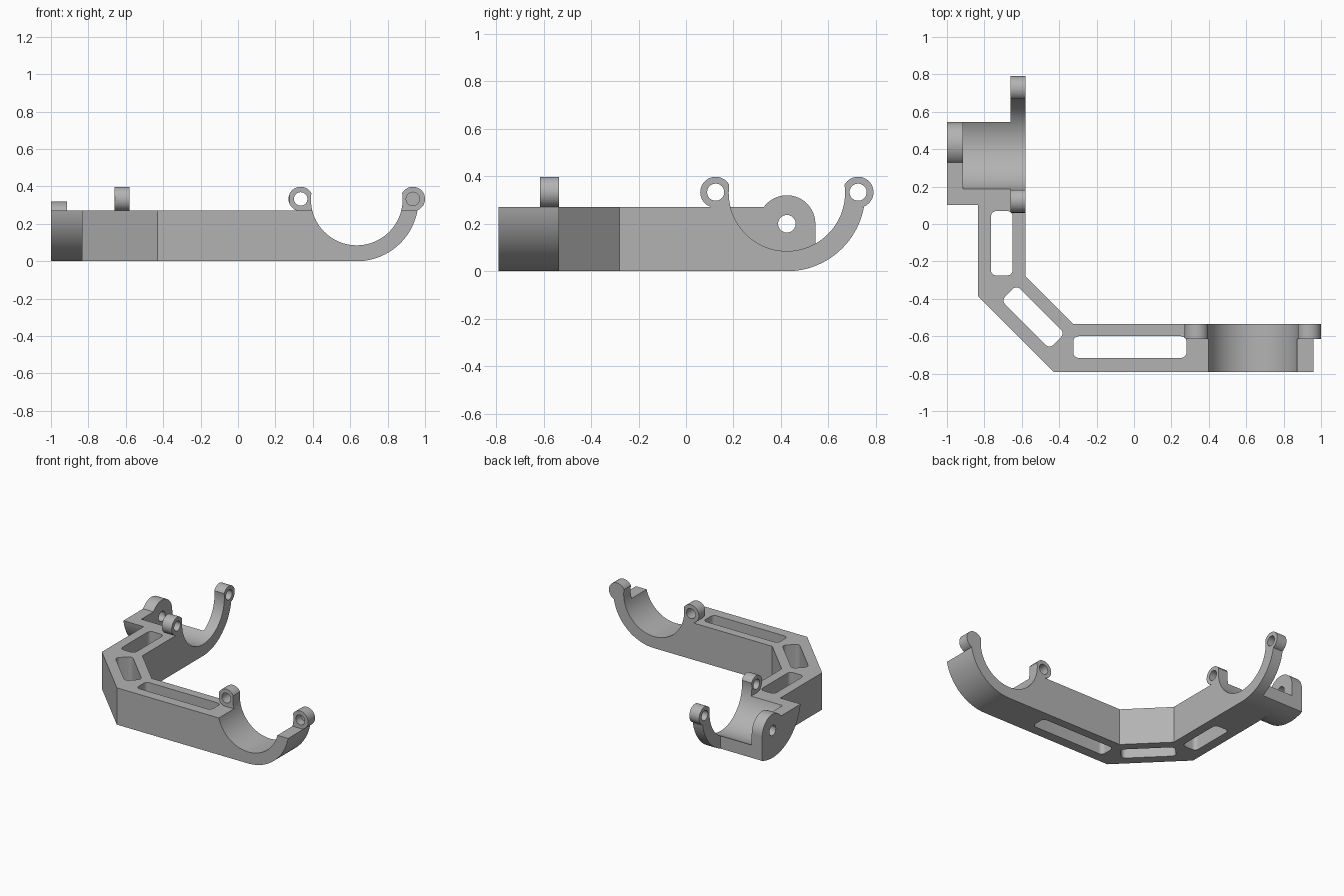
import bpy, bmesh
from math import pi, sin, cos, asin, sqrt

if "Cube" in bpy.data.objects:
    bpy.data.objects.remove(bpy.data.objects["Cube"])

grey = bpy.data.materials.new("plain_grey")
grey.use_nodes = True
colour = (0.45, 0.45, 0.45, 1)
grey.diffuse_color = colour
grey.node_tree.nodes["Principled BSDF"].inputs["Base Color"].default_value = colour

TOP, AXIS_Z = 0.27, 0.33      # beam top and cradle axis height
OUTER, BORE = 0.33, 0.245     # cradle radii
FRONT_X, REAR_Y = 0.635, 0.425  # cradle axis positions
EAR, HOLE, SPREAD = 0.065, 0.036, 0.3


def arc(a, b, r, start, end, n=32):
    return [(a + r * cos(start + (end - start) * i / n),
             b + r * sin(start + (end - start) * i / n)) for i in range(n + 1)]


def prism(name, points, axis, lo, hi):
    """Extrude a 2D outline along an axis."""
    place = {"x": lambda p: (lo, p[0], p[1]),
             "y": lambda p: (p[0], lo, p[1]),
             "z": lambda p: (p[0], p[1], lo)}[axis]
    bm = bmesh.new()
    face = bm.faces.new([bm.verts.new(place(p)) for p in points])
    grown = bmesh.ops.extrude_face_region(bm, geom=[face])["geom"]
    for v in grown:
        if isinstance(v, bmesh.types.BMVert):
            setattr(v.co, axis, hi)
    bmesh.ops.recalc_face_normals(bm, faces=bm.faces)
    mesh = bpy.data.meshes.new(name)
    bm.to_mesh(mesh)
    bm.free()
    mesh.materials.append(grey)
    ob = bpy.data.objects.new(name, mesh)
    bpy.context.collection.objects.link(ob)
    return ob


def disc(name, a, b, r, axis, lo, hi, n=64):
    return prism(name, arc(a, b, r, 0, 2 * pi, n)[:-1], axis, lo, hi)


def box(name, a0, a1, b0, b1, axis, lo, hi):
    return prism(name, [(a0, b0), (a1, b0), (a1, b1), (a0, b1)], axis, lo, hi)


def slot(name, cx, cy, length, width, turn):
    """Rounded rectangle cutter through the beam."""
    r, pts = 0.03, []
    for k, (sx, sy) in enumerate([(1, 1), (-1, 1), (-1, -1), (1, -1)]):
        pts += arc(sx * (length / 2 - r), sy * (width / 2 - r), r,
                   k * pi / 2, (k + 1) * pi / 2, 8)
    pts = [(cx + x * cos(turn) - y * sin(turn),
            cy + x * sin(turn) + y * cos(turn)) for x, y in pts]
    return prism(name, pts, "z", -0.1, 0.5)


# Bent beam
bracket = prism("cradle_bracket", [
    (FRONT_X, -0.79), (-0.43, -0.79), (-0.835, -0.385), (-0.835, REAR_Y),
    (-0.58, REAR_Y), (-0.58, -0.28), (-0.325, -0.535), (FRONT_X, -0.535)],
    "z", 0, TOP)

lip = asin((AXIS_Z - TOP) / OUTER)


def bowl(c):
    return arc(c, AXIS_Z, OUTER, -pi + lip, -lip, 64)


# Cradle shells; the rear one is trimmed square beyond the thin strap
CUT_Y = 0.545
cut_angle = -pi / 2 + asin((CUT_Y - REAR_Y) / OUTER)
trimmed = (arc(REAR_Y, AXIS_Z, OUTER, -pi + lip, -pi / 2)
           + arc(REAR_Y, AXIS_Z, OUTER, -pi / 2, cut_angle, 12)[1:])
boss_r, boss_z = CUT_Y - REAR_Y, 0.2
boss = arc(REAR_Y, boss_z, boss_r, 0, pi - asin((TOP - boss_z) / boss_r))
adds = [
    prism("front_shell", bowl(FRONT_X), "y", -0.79, -0.535),
    prism("rear_strap", bowl(REAR_Y), "x", -0.66, -0.58),
    prism("rear_shell", trimmed + [(CUT_Y, TOP)], "x", -0.915, -0.66),
]
end_wall = prism("end_wall", trimmed + boss, "x", -1, -0.915)

# Ears beside each cradle mouth
for label, c, axis, lo, hi in [("front", FRONT_X, "y", -0.615, -0.535),
                               ("rear", REAR_Y, "x", -0.66, -0.58)]:
    adds.append(box(label + "_ear_web", c - SPREAD, c + SPREAD, 0.2, AXIS_Z + 0.02,
                    axis, lo, hi))
    for side in (-1, 1):
        adds.append(disc(label + "_ear", c + side * SPREAD, AXIS_Z + 0.003, EAR,
                         axis, lo, hi))

# Bores, lightening slots and screw holes
cuts = [
    disc("front_bore", FRONT_X, AXIS_Z, BORE, "y", -1, 0, 128),
    disc("rear_bore", REAR_Y, AXIS_Z, BORE, "x", -0.915, -0.3, 128),
]
late_cuts = [
    slot("long_slot", -0.022, -0.658, 0.605, 0.116, 0),
    slot("corner_slot", -0.54, -0.497, 0.365, 0.116, -pi / 4),
    slot("side_slot", -0.707, -0.103, 0.345, 0.116, pi / 2),
    disc("boss_hole", REAR_Y, boss_z, 0.037, "x", -1.1, -0.85, 40),
]
for label, c, axis, lo, ends in [("front", FRONT_X, "y", -0.7, (-0.45, -0.555)),
                                 ("rear", REAR_Y, "x", -0.75, (-0.5, -0.5))]:
    for side, hi in zip((-1, 1), ends):
        late_cuts.append(disc(label + "_ear_hole", c + side * SPREAD, AXIS_Z + 0.003,
                              HOLE, axis, lo, hi, 40))

bpy.ops.object.select_all(action="DESELECT")
bpy.context.view_layer.objects.active = bracket
bracket.select_set(True)
for tools, operation in [(adds, "UNION"), (cuts, "DIFFERENCE"),
                         ([end_wall], "UNION"), (late_cuts, "DIFFERENCE")]:
    for tool in tools:
        mod = bracket.modifiers.new(tool.name, "BOOLEAN")
        mod.operation, mod.solver, mod.object = operation, "EXACT", tool
        bpy.ops.object.modifier_apply(modifier=mod.name)
        bpy.data.objects.remove(tool)

bpy.ops.object.shade_smooth_by_angle(angle=pi / 6)
